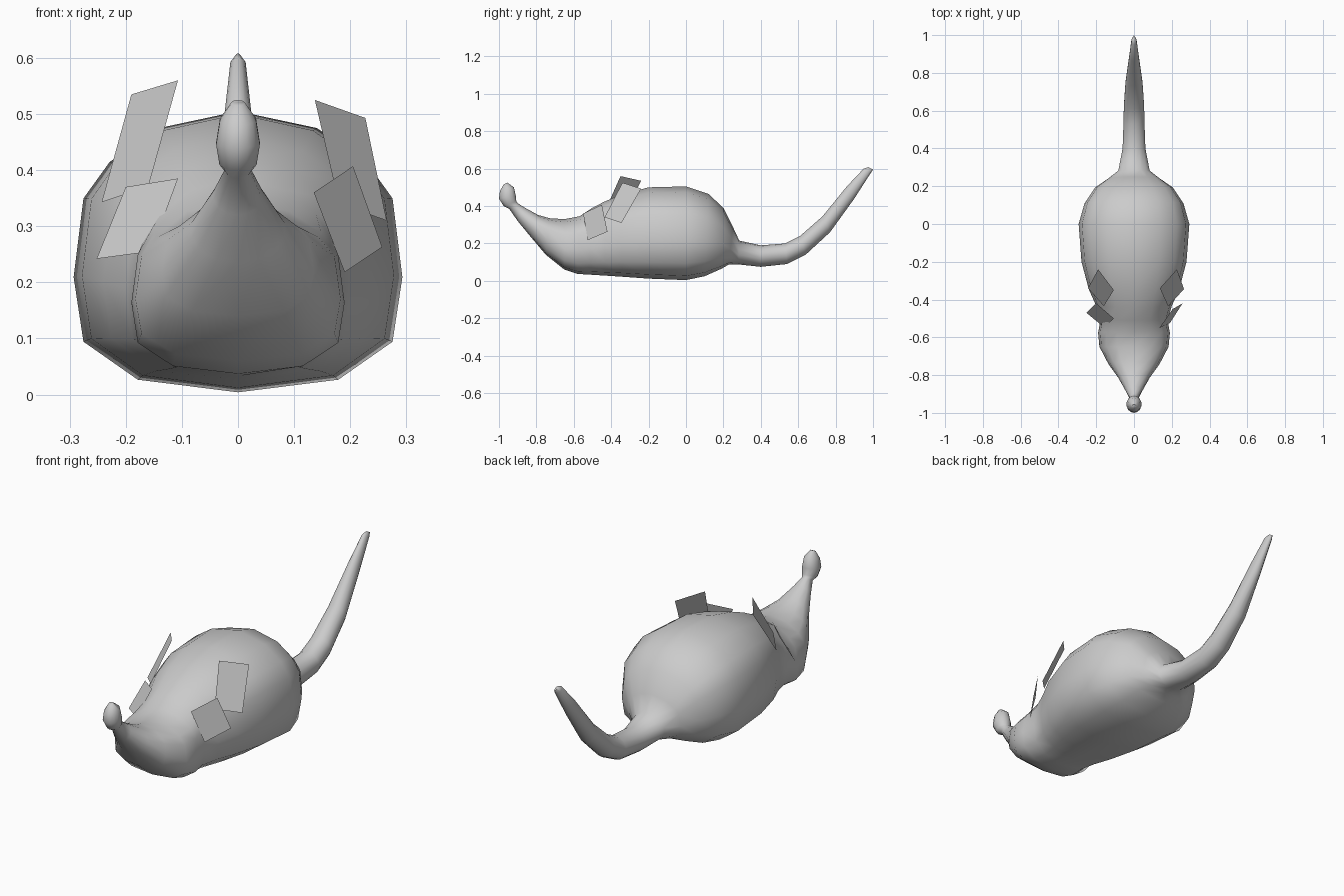
import bpy, bmesh, math
from mathutils import Vector

cube = bpy.data.objects.get("Cube")
if cube:
    bpy.data.objects.remove(cube, do_unlink=True)

grey = bpy.data.materials.new("plain grey")
grey.use_nodes = True
tone = (0.6, 0.6, 0.6, 1)
grey.diffuse_color = tone
grey.node_tree.nodes["Principled BSDF"].inputs["Base Color"].default_value = tone


def make_object(name, bm):
    mesh = bpy.data.meshes.new(name)
    bm.to_mesh(mesh)
    bm.free()
    mesh.materials.append(grey)
    obj = bpy.data.objects.new(name, mesh)
    bpy.context.collection.objects.link(obj)
    return obj


# Half cross-sections from top to bottom: full body, and round for nose and tail
BODY = [(0, 1), (.48, .88), (.78, .64), (.94, .38), (1, -.18), (.94, -.64), (.61, -.91), (0, -1)]
ROUND = [(math.sin(math.pi * i / 7), math.cos(math.pi * i / 7)) for i in range(8)]


def ring(bm, top_y, top_z, low_y, low_z, width):
    top, low = Vector((0, top_y, top_z)), Vector((0, low_y, low_z))
    mid, half = (top + low) / 2, (top - low) / 2
    half_section = BODY if width > .1 else ROUND
    section = half_section + [(-x, h) for x, h in half_section[-2:0:-1]]
    return [bm.verts.new(mid + half * h + Vector((x * width, 0, 0))) for x, h in section]


def loft(name, stations):
    bm = bmesh.new()
    rings = [ring(bm, *s) for s in stations]
    for a, b in zip(rings, rings[1:]):
        for i in range(len(a)):
            j = (i + 1) % len(a)
            bm.faces.new((a[i], a[j], b[j], b[i]))
    bm.faces.new(rings[0])
    bm.faces.new(rings[-1])
    bmesh.ops.recalc_face_normals(bm, faces=bm.faces)
    obj = make_object(name, bm)
    bpy.ops.object.select_all(action="DESELECT")
    obj.select_set(True)
    bpy.context.view_layer.objects.active = obj
    bpy.ops.object.shade_smooth_by_angle(angle=math.radians(60))


# Nose, head, body and tail in one skin: top y, top z, bottom y, bottom z, half width
loft("body", [
    (-.955, .525, -.975, .515, .012),
    (-.92, .5, -.995, .48, .033),
    (-.91, .455, -1, .44, .04),
    (-.907, .425, -.975, .4, .034),
    (-.9, .415, -.945, .385, .023),
    (-.86, .39, -.9, .32, .045),
    (-.79, .352, -.83, .235, .085),
    (-.73, .335, -.75, .14, .135),
    (-.65, .33, -.65, .06, .183),
    (-.57, .345, -.58, .037, .19),
    (-.51, .385, -.51, .033, .178),
    (-.44, .422, -.43, .028, .2),
    (-.35, .46, -.34, .022, .24),
    (-.2, .5, -.2, .012, .278),
    (0, .505, 0, .004, .293),
    (.12, .465, .1, .025, .262),
    (.2, .39, .19, .065, .205),
    (.25, .29, .23, .088, .14),
    (.285, .215, .28, .088, .085),
    (.4, .19, .4, .075, .062),
    (.53, .2, .54, .09, .057),
    (.61, .24, .64, .14, .055),
    (.73, .345, .77, .26, .046),
    (.86, .505, .9, .44, .027),
    (.95, .6, .99, .58, .014),
    (.975, .608, 1, .595, .005)])

# Loose flat cards for the ears, two on each side
CARDS = {
    "left_ear_upper": [(.227, -.24, .493), (.137, -.34, .525), (.18, -.435, .34), (.265, -.345, .31)],
    "left_ear_lower": [(.135, -.55, .36), (.205, -.45, .407), (.257, -.42, .263), (.19, -.525, .218)],
    "right_ear_upper": [(-.19, -.24, .535), (-.107, -.35, .56), (-.16, -.435, .37), (-.243, -.34, .343)],
    "right_ear_lower": [(-.2, -.42, .37), (-.107, -.5, .385), (-.155, -.55, .255), (-.252, -.47, .242)],
}
for name, corners in CARDS.items():
    bm = bmesh.new()
    face = bm.faces.new([bm.verts.new(c) for c in corners])
    face.normal_update()
    if face.normal.x * corners[0][0] < 0:
        face.normal_flip()
    make_object(name, bm)
